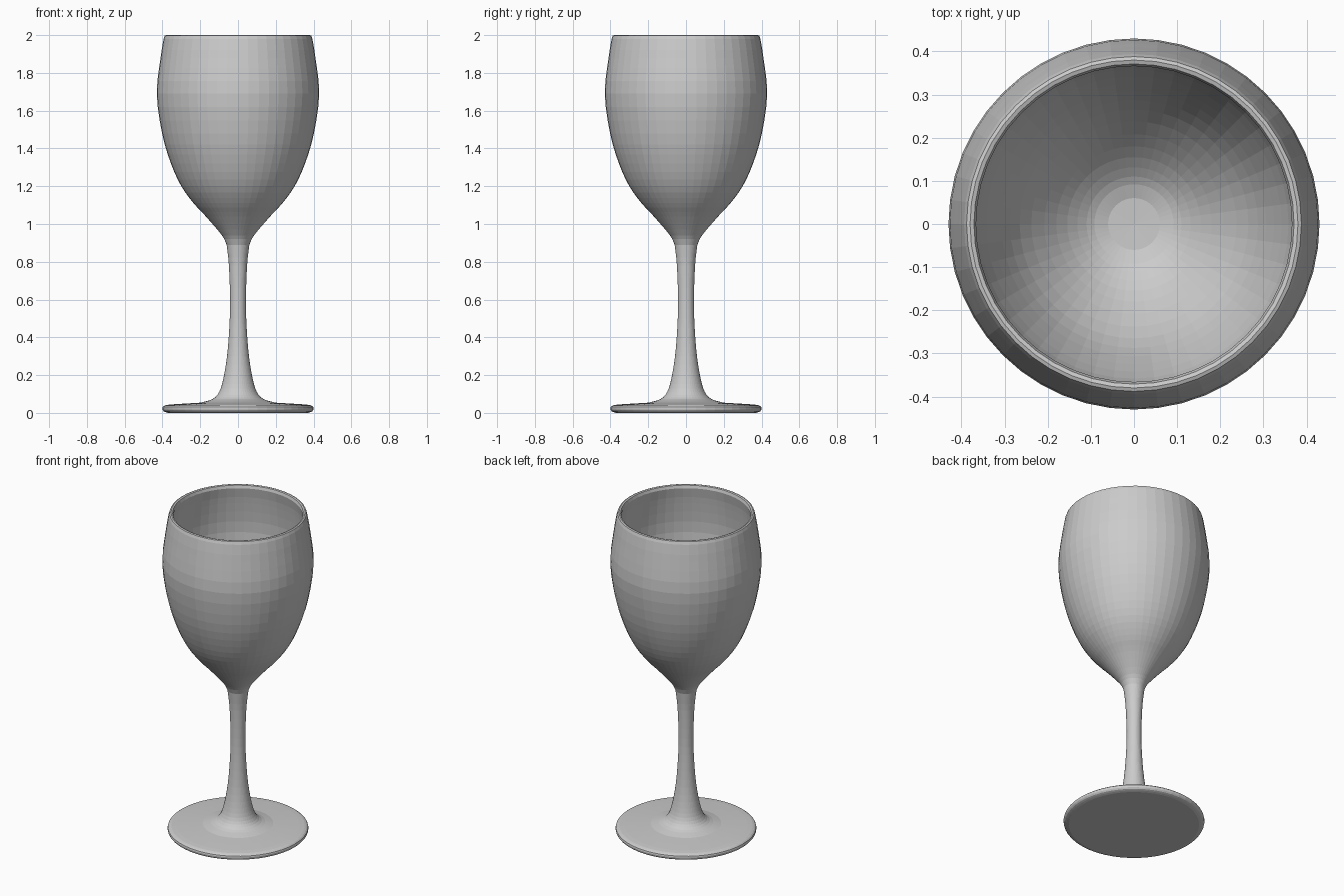
import bpy
import bmesh
import math
from mathutils import Vector

SEGMENTS = 48

default_cube = bpy.data.objects.get("Cube")
if default_cube:
    bpy.data.objects.remove(default_cube, do_unlink=True)


def make_material(name, colour):
    material = bpy.data.materials.new(name)
    material.use_nodes = True
    material.diffuse_color = colour
    shader = material.node_tree.nodes["Principled BSDF"]
    shader.inputs["Base Color"].default_value = colour
    return material


def smooth_profile(points, steps):
    """Pass a Catmull-Rom curve through (radius, height) points."""
    pts = [Vector(p) for p in points]
    padded = [2 * pts[0] - pts[1]] + pts + [2 * pts[-1] - pts[-2]]
    result = []
    for a, b, c, d in zip(padded, padded[1:], padded[2:], padded[3:]):
        for i in range(steps):
            t = i / steps
            result.append(0.5 * (2 * b + (c - a) * t
                                 + (2 * a - 5 * b + 4 * c - d) * t ** 2
                                 + (3 * b - a - 3 * c + d) * t ** 3))
    return result + [pts[-1]]


def lathe(name, profile, material):
    """Turn a profile around the vertical axis."""
    bm = bmesh.new()
    verts = [bm.verts.new((max(r, 0), 0, z)) for r, z in profile]
    edges = [bm.edges.new(pair) for pair in zip(verts, verts[1:])]
    bmesh.ops.spin(bm, geom=verts + edges, cent=(0, 0, 0), axis=(0, 0, 1),
                   angle=math.tau, steps=SEGMENTS, use_merge=True)
    bmesh.ops.remove_doubles(bm, verts=bm.verts, dist=0.0002)
    bmesh.ops.dissolve_degenerate(bm, edges=bm.edges, dist=0.0001)
    mesh = bpy.data.meshes.new(name)
    bm.to_mesh(mesh)
    bm.free()
    mesh.materials.append(material)
    obj = bpy.data.objects.new(name, mesh)
    bpy.context.collection.objects.link(obj)
    return obj


glass = make_material("pale grey glass", (0.6, 0.6, 0.6, 1))

# Points shared where the parts meet
foot_joint = (0.2, 0.054)
bowl_joint = (0.06, 0.89)

# Flat round foot with a softened edge
foot_edge = [(0.37, 0), (0.393, 0.008), (0.4, 0.024), (0.39, 0.038),
             (0.35, 0.045), foot_joint]
foot = [Vector((0, 0))] + smooth_profile(foot_edge, 2)

# Slender stem, flaring at both ends
stem = smooth_profile([foot_joint, (0.135, 0.073), (0.1, 0.11), (0.078, 0.18),
                       (0.058, 0.3), (0.046, 0.45), (0.042, 0.6),
                       (0.048, 0.78), bowl_joint], 3)

# Bowl: outside wall, rounded rim, inside wall
outside = smooth_profile([bowl_joint, (0.085, 0.94), (0.17, 1.04), (0.235, 1.11),
                          (0.3, 1.2), (0.355, 1.32), (0.402, 1.48),
                          (0.43, 1.69), (0.41, 1.88), (0.394, 1.98)], 3)
rim = [Vector(p) for p in ((0.388, 1.997), (0.38, 2), (0.371, 1.997))]
inside = smooth_profile([(0.366, 1.98), (0.384, 1.88), (0.4, 1.69), (0.372, 1.48),
                         (0.325, 1.33), (0.265, 1.2), (0.18, 1.09),
                         (0.11, 1.03), (0.06, 1.01)], 3)
bowl = outside + rim + inside + [Vector((0, 1.008))]

for part, profile in (("foot", foot), ("stem", stem), ("bowl", bowl)):
    obj = lathe(part, profile, glass)
    # Consistent outward normals: every profile runs from bottom to top outside
    bm = bmesh.new()
    bm.from_mesh(obj.data)
    widest = max(bm.faces, key=lambda f: f.calc_center_median().xy.length)
    if widest.normal.dot(widest.calc_center_median()) < 0:
        bmesh.ops.reverse_faces(bm, faces=bm.faces)
    bm.to_mesh(obj.data)
    bm.free()
